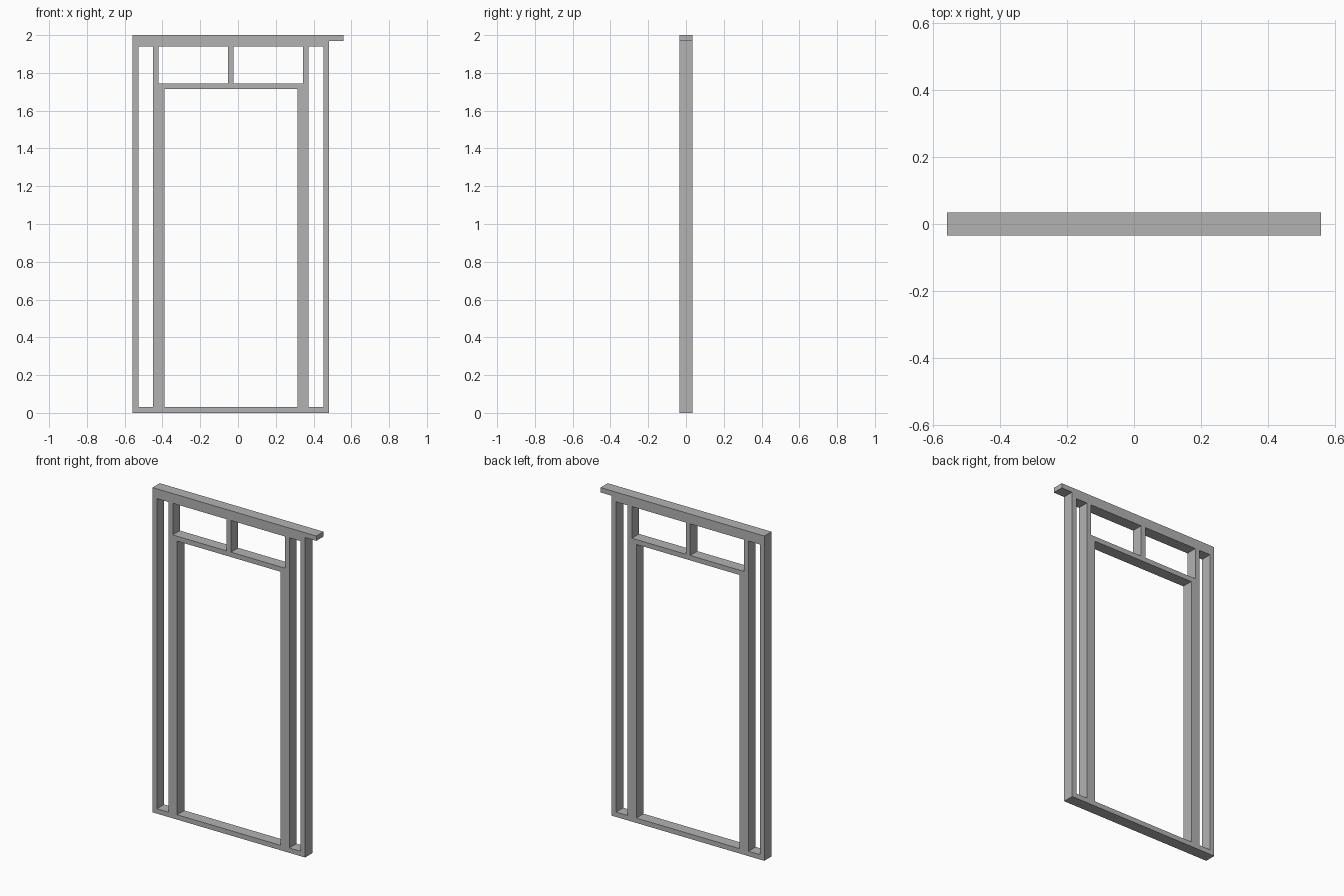
import bpy

cube = bpy.data.objects.get("Cube")
if cube:
    bpy.data.objects.remove(cube, do_unlink=True)

# Stud section and main dimensions
T, DEPTH, HEIGHT = 0.03, 0.07, 2.0
CENTRE, HALF = -0.038, 0.52      # wall panel centre and half width
OPENING = 0.352                  # half width of the door opening
HEADER_Z = 1.715                 # underside of the header
PLATE_Z = HEIGHT - 2 * T         # underside of the top plates
OVERHANG = 0.558

grey = bpy.data.materials.new("grey")
grey.use_nodes = True
colour = (0.45, 0.45, 0.45, 1)
grey.diffuse_color = colour
grey.node_tree.nodes["Principled BSDF"].inputs["Base Color"].default_value = colour


def timber(name, x0, x1, z0, z1):
    """One straight timber filling the given front rectangle."""
    bpy.ops.mesh.primitive_cube_add(size=1, location=((x0 + x1) / 2, 0, (z0 + z1) / 2))
    ob = bpy.context.object
    ob.name = name
    ob.scale = (x1 - x0, DEPTH, z1 - z0)
    bpy.ops.object.transform_apply(location=False, rotation=False, scale=True)
    ob.data.materials.append(grey)
    return ob


# Horizontal plates; the cap plate runs past the left end
left, right = CENTRE + HALF, CENTRE - HALF
timber("bottom_plate", right, left, 0, T)
timber("top_plate", right, left, PLATE_Z, PLATE_Z + T)
timber("cap_plate", right, OVERHANG, PLATE_Z + T, HEIGHT)

# Mirrored uprights: end stud, full height king stud, jack stud under the header
for side, sign in (("left", 1), ("right", -1)):
    for part, inner, top in (("end_stud", HALF - T, PLATE_Z),
                             ("king_stud", OPENING + T, PLATE_Z),
                             ("jack_stud", OPENING, HEADER_Z)):
        a, b = sorted((CENTRE + sign * inner, CENTRE + sign * (inner + T)))
        timber(f"{side}_{part}", a, b, T, top)

# Header across the opening and the short stud above it
timber("header", CENTRE - OPENING - T, CENTRE + OPENING + T, HEADER_Z, HEADER_Z + T)
timber("cripple_stud", CENTRE - T / 2, CENTRE + T / 2, HEADER_Z + T, PLATE_Z)
